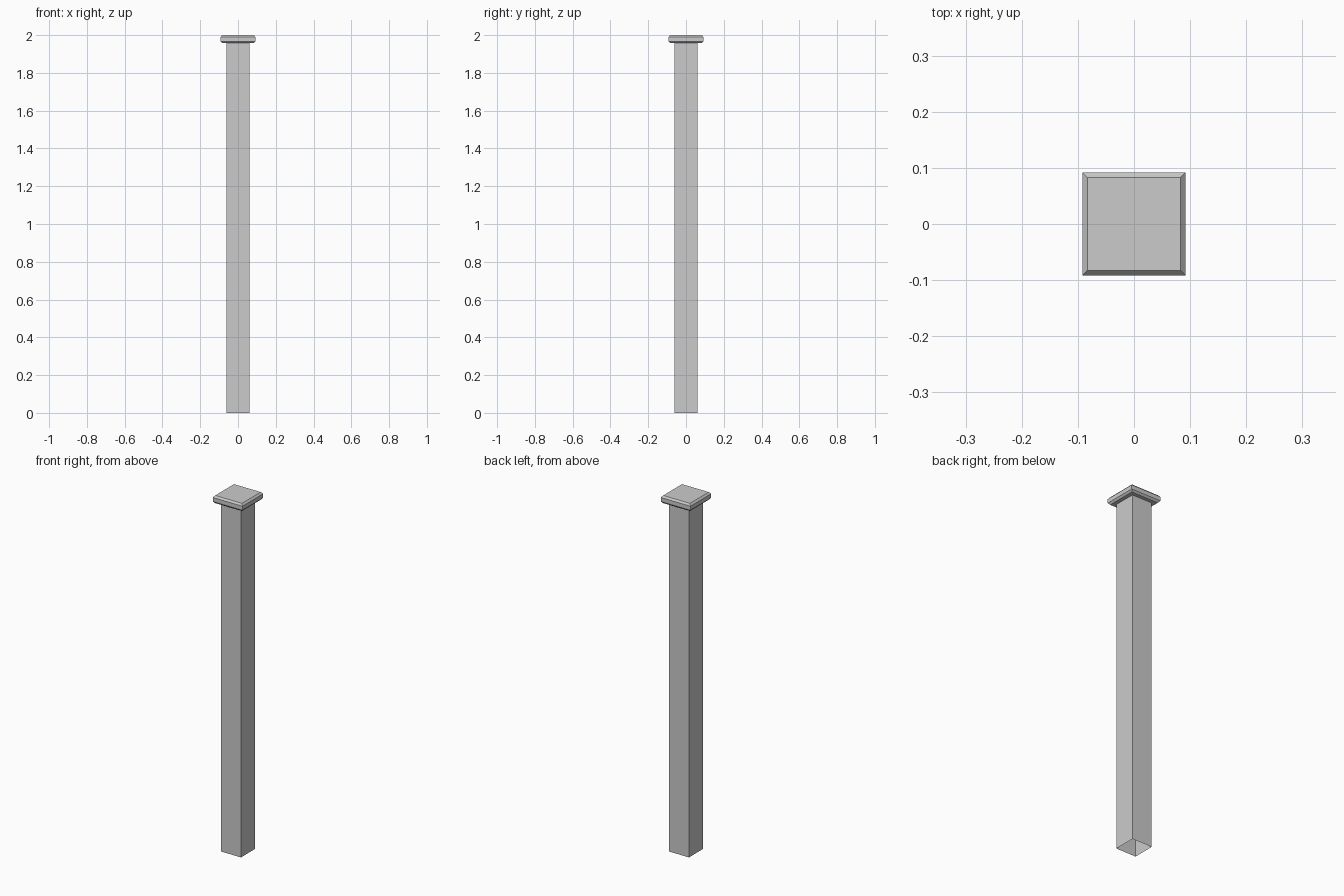
import bpy, bmesh

if "Cube" in bpy.data.objects:
    bpy.data.objects.remove(bpy.data.objects["Cube"])


def square_loft(name, profile, cap_bottom, cap_top):
    """Loft square rings given as (half_width, z) from bottom to top."""
    bm = bmesh.new()
    rings = [[bm.verts.new((sx * h, sy * h, z))
              for sx, sy in ((-1, -1), (1, -1), (1, 1), (-1, 1))]
             for h, z in profile]
    for a, b in zip(rings, rings[1:]):
        for i in range(4):
            j = (i + 1) % 4
            bm.faces.new((a[i], a[j], b[j], b[i]))
    if cap_bottom:
        bm.faces.new(rings[0][::-1])
    if cap_top:
        bm.faces.new(rings[-1])
    mesh = bpy.data.meshes.new(name)
    bm.to_mesh(mesh)
    bm.free()
    obj = bpy.data.objects.new(name, mesh)
    bpy.context.collection.objects.link(obj)
    return obj


# Square shaft, a thin shell open at the foot; its top meets the cap
square_loft("post_shaft", [(0.062, 0), (0.062, 1.957)], False, False)

# Cap slab with bevelled upper and lower edges, overhanging the shaft;
# the underside is a ring that stops at the shaft
square_loft("post_cap", [(0.062, 1.957), (0.083, 1.957), (0.092, 1.967),
                         (0.092, 1.990), (0.083, 2.0)], False, True)
